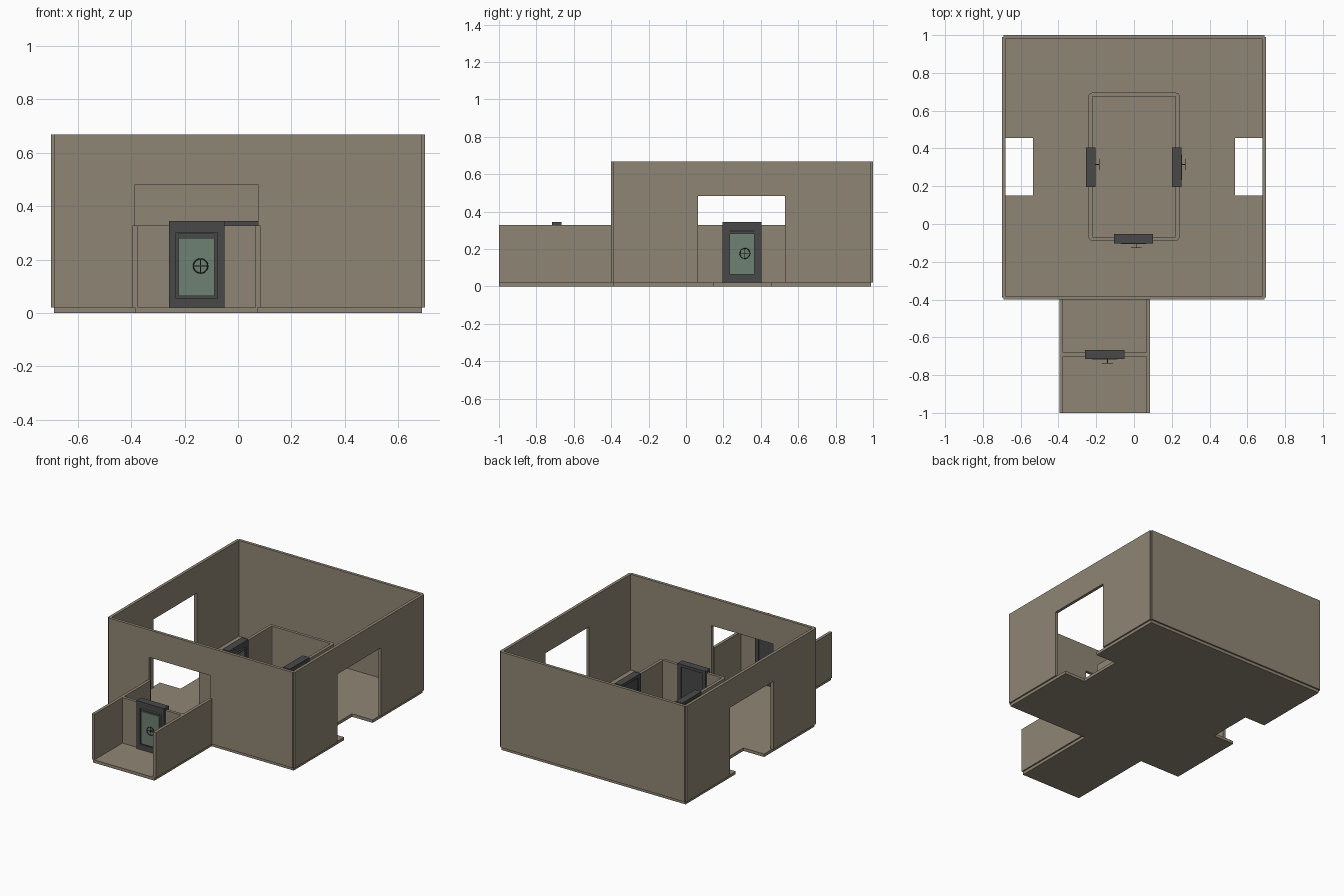
import bpy, bmesh, math
from mathutils import Matrix, Vector

if "Cube" in bpy.data.objects:
    bpy.data.objects.remove(bpy.data.objects["Cube"])


def material(name, col):
    m = bpy.data.materials.new(name)
    m.diffuse_color = (*col, 1)
    m.use_nodes = True
    m.node_tree.nodes["Principled BSDF"].inputs["Base Color"].default_value = m.diffuse_color
    return m


STONE = material("warm_stone", (0.275, 0.236, 0.178))
METAL = material("dark_metal", (0.066, 0.066, 0.068))
GLASS = material("green_glass", (0.158, 0.220, 0.172))
HANDLE = material("handle_metal", (0.04, 0.05, 0.047))


def finish(name, bm, mat, matrix=Matrix()):
    bmesh.ops.recalc_face_normals(bm, faces=bm.faces)
    me = bpy.data.meshes.new(name)
    bm.to_mesh(me)
    bm.free()
    me.materials.append(mat)
    ob = bpy.data.objects.new(name, me)
    ob.matrix_world = matrix
    bpy.context.collection.objects.link(ob)
    return ob


def box(name, x, y, z, mat, matrix=Matrix()):
    bm = bmesh.new()
    bmesh.ops.create_cube(bm, size=1)
    for v in bm.verts:
        v.co = [a[0] + (c + 0.5) * (a[1] - a[0]) for a, c in zip((x, y, z), v.co)]
    return finish(name, bm, mat, matrix)


def prism(name, pts, axis, lo, hi, mat):
    """Extrude a 2D outline along the given axis (0 x, 1 y, 2 z)."""
    bm = bmesh.new()

    def at(p, h):
        c = list(p)
        c.insert(axis, h)
        return bm.verts.new(c)
    f = bm.faces.new([at(p, lo) for p in pts])
    r = bmesh.ops.extrude_face_region(bm, geom=[f])
    d = Vector((0, 0, 0))
    d[axis] = hi - lo
    bmesh.ops.translate(bm, vec=d, verts=[g for g in r["geom"] if isinstance(g, bmesh.types.BMVert)])
    return finish(name, bm, mat)


def rounded(x0, x1, y0, y1, r, n=3):
    pts = []
    for k, (cx, cy) in enumerate([(x1 - r, y1 - r), (x0 + r, y1 - r), (x0 + r, y0 + r), (x1 - r, y0 + r)]):
        for i in range(n + 1):
            a = math.pi / 2 * (k + i / n)
            pts.append((cx + r * math.cos(a), cy + r * math.sin(a)))
    return pts


def ring_wall(name, outer, inner, z0, z1, mat):
    bm = bmesh.new()
    loops = [[bm.verts.new((*p, z)) for p in pts]
             for pts, z in ((outer, z0), (outer, z1), (inner, z1), (inner, z0))]
    n = len(outer)
    for k in range(4):
        a, b = loops[k], loops[(k + 1) % 4]
        for i in range(n):
            j = (i + 1) % n
            bm.faces.new((a[i], a[j], b[j], b[i]))
    return finish(name, bm, mat)


F, LOW, TOP = 0.02, 0.328, 0.668

# floor slab with side notches and the entry passage
prism("floor", [(-0.385, -1), (0.075, -1), (0.075, -0.39), (0.69, -0.39),
                (0.69, 0.15), (0.535, 0.15), (0.535, 0.455), (0.69, 0.455),
                (0.69, 0.99), (-0.69, 0.99), (-0.69, 0.455), (-0.535, 0.455),
                (-0.535, 0.15), (-0.69, 0.15), (-0.69, -0.39), (-0.385, -0.39)],
      2, 0, F, STONE)


# tall outer walls, three of them with an opening
def opening_outline(a0, a1, o0, o1):
    return [(a0, F), (o0, F), (o0, 0.482), (o1, 0.482), (o1, F), (a1, F), (a1, TOP), (a0, TOP)]


prism("front_wall", opening_outline(-0.69, 0.69, -0.385, 0.075), 1, -0.4, -0.38, STONE)
for side, x in (("left", -0.7), ("right", 0.68)):
    prism(side + "_wall", opening_outline(-0.39, 0.99, 0.065, 0.53), 0, x, x + 0.02, STONE)
box("back_wall", (-0.69, 0.69), (0.98, 1), (F, TOP), STONE)

# entry passage walls
box("passage_left_wall", (-0.395, -0.375), (-1, -0.4), (F, LOW), STONE)
box("passage_right_wall", (0.065, 0.085), (-1, -0.4), (F, LOW), STONE)
box("passage_cross_wall", (-0.375, 0.065), (-0.701, -0.681), (F, LOW), STONE)

# inner room
ring_wall("inner_room_wall", rounded(-0.241, 0.241, -0.088, 0.695, 0.018),
          rounded(-0.221, 0.221, -0.068, 0.675, 0.004), F, LOW, STONE)


# doors: built facing -y about their own centre
def door(name, x, y, turn):
    m = Matrix.Translation((x, y, 0)) @ Matrix.Rotation(turn, 4, 'Z')

    def part(label, *dims, mat=METAL):
        box(name + label, *dims, mat, m)
    for s, a in (("_left_post", -0.104), ("_right_post", 0.078)):
        part(s, (a, a + 0.026), (-0.025, 0.025), (F, 0.345))
    part("_header", (-0.104, 0.104), (-0.025, 0.025), (0.326, 0.345))
    part("_leaf", (-0.078, 0.078), (-0.018, 0.018), (F, 0.326))
    part("_lower_rail", (-0.078, 0.078), (-0.024, -0.018), (F, 0.055))
    part("_upper_rail", (-0.078, 0.078), (-0.024, -0.018), (0.302, 0.326))
    part("_glass", (-0.067, 0.067), (-0.027, -0.018), (0.063, 0.282), mat=GLASS)
    part("_trim_strip", (-0.067, 0.067), (-0.027, -0.018), (0.293, 0.298), mat=GLASS)
    # wheel handle: rim, cross spokes and stem
    hx, hz, r = 0.015, 0.176, 0.027
    bm = bmesh.new()
    n, k = 20, 6
    vs = [[bm.verts.new((hx + (r + 0.002 * math.cos(b)) * math.cos(a), -0.046 + 0.002 * math.sin(b),
                         hz + (r + 0.002 * math.cos(b)) * math.sin(a)))
           for b in [2 * math.pi * j / k for j in range(k)]]
          for a in [2 * math.pi * i / n for i in range(n)]]
    for i in range(n):
        for j in range(k):
            bm.faces.new((vs[i][j], vs[(i + 1) % n][j], vs[(i + 1) % n][(j + 1) % k], vs[i][(j + 1) % k]))
    finish(name + "_wheel_rim", bm, HANDLE, m)
    t = 0.0015
    part("_wheel_bar", (hx - r, hx + r), (-0.046 - t, -0.046 + t), (hz - t, hz + t), mat=HANDLE)
    part("_wheel_upright", (hx - t, hx + t), (-0.046 - t, -0.046 + t), (hz - r, hz + r), mat=HANDLE)
    part("_wheel_stem", (hx - 0.002, hx + 0.002), (-0.046, -0.025), (hz - 0.002, hz + 0.002), mat=HANDLE)


door("entry_door", -0.155, -0.691, 0)
door("front_door", -0.003, -0.079, 0)
door("right_door", 0.226, 0.3, math.pi / 2)
door("left_door", -0.23, 0.3, math.pi / 2)
